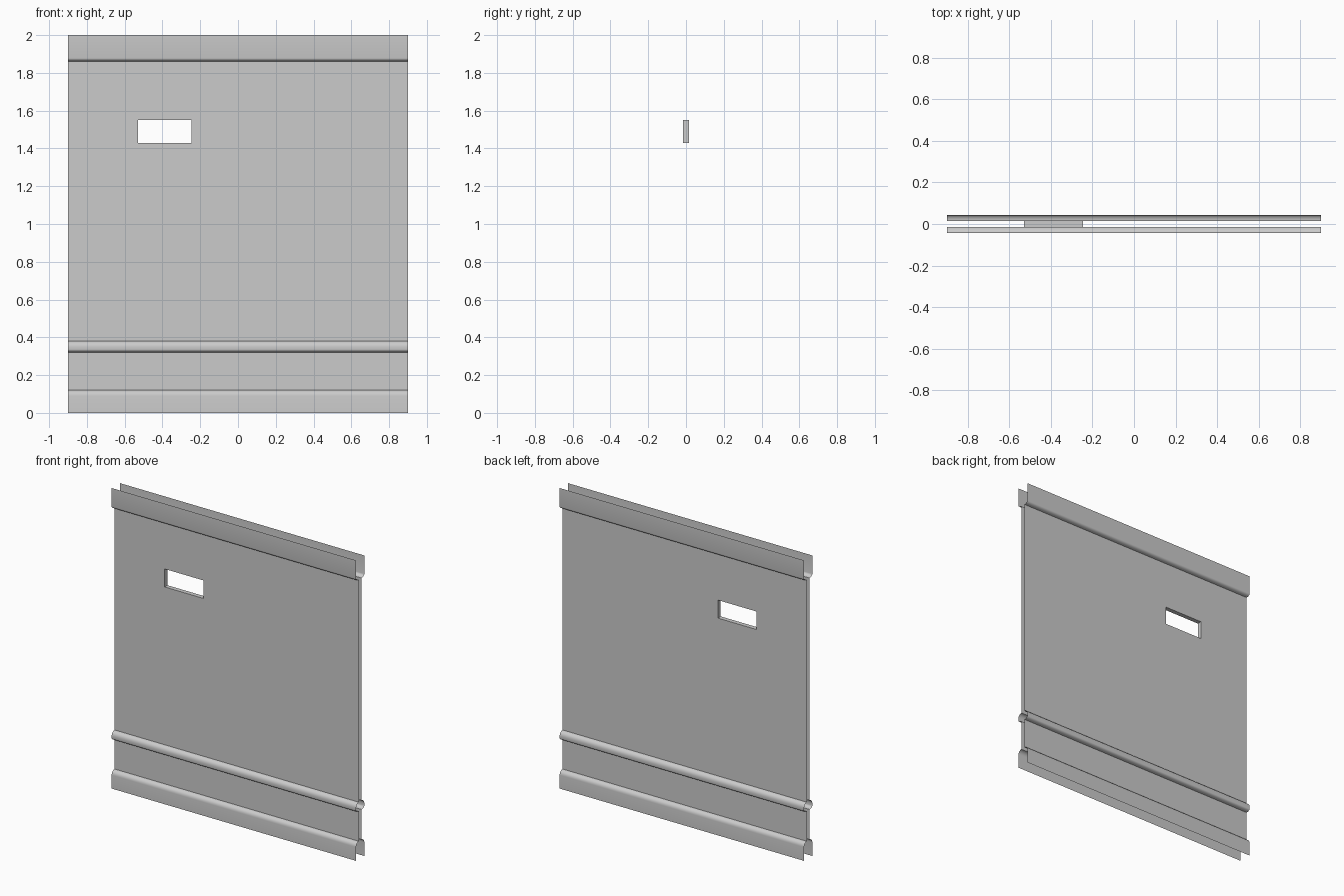
import bpy, bmesh, math

if "Cube" in bpy.data.objects:
    bpy.data.objects.remove(bpy.data.objects["Cube"])

HALF_WIDTH, INNER, OUTER = 0.9, 0.015, 0.043
HOLE_X, HOLE_Z = (-0.53, -0.245), (1.43, 1.55)


def rounded_ledge(z, height, outward=True):
    """Quarter curve from the flat wall face at z to the outer face at z + height."""
    pts = []
    for i in range(7):
        t = math.pi / 2 * i / 6
        pts.append((INNER + (OUTER - INNER) * math.sin(t),
                    z + height * (1 - math.cos(t))))
    return pts if outward else pts[::-1]


# Side profile from floor to top: skirting, rail, plain wall, cornice
profile = [(OUTER, 0.0)]
profile += rounded_ledge(0.12, -0.03, False)
profile += rounded_ledge(0.32, 0.016)
profile += rounded_ledge(0.38, -0.03, False)
profile += [(INNER, z) for z in HOLE_Z]
profile += rounded_ledge(1.86, 0.018)
profile += [(OUTER, 2.0)]
xs = (-HALF_WIDTH, *HOLE_X, HALF_WIDTH)

# Front sheet with the slot left open
bm = bmesh.new()
grid = [[bm.verts.new((x, -y, z)) for x in xs] for y, z in profile]
for j in range(len(profile) - 1):
    for i in range(len(xs) - 1):
        if i == 1 and profile[j] == (INNER, HOLE_Z[0]):
            a, b = grid[j], grid[j + 1]
            rim = [a[1], a[2], b[2], b[1]]
            continue
        bm.faces.new((grid[j][i], grid[j][i + 1], grid[j + 1][i + 1], grid[j + 1][i]))

# Slot lining, up to the mirror plane
inner_rim = [bm.verts.new((v.co.x, 0, v.co.z)) for v in rim]
for k in range(4):
    n = (k + 1) % 4
    bm.faces.new((rim[n], rim[k], inner_rim[k], inner_rim[n]))

mesh = bpy.data.meshes.new("wall_panel")
bm.to_mesh(mesh)
bm.free()
wall = bpy.data.objects.new("wall_panel", mesh)
bpy.context.collection.objects.link(wall)

# Back sheet is the mirror image of the front
mirror = wall.modifiers.new("back_side", 'MIRROR')
mirror.use_axis = (False, True, False)

bpy.context.view_layer.objects.active = wall
wall.select_set(True)
bpy.ops.object.shade_smooth_by_angle(angle=math.radians(40))
